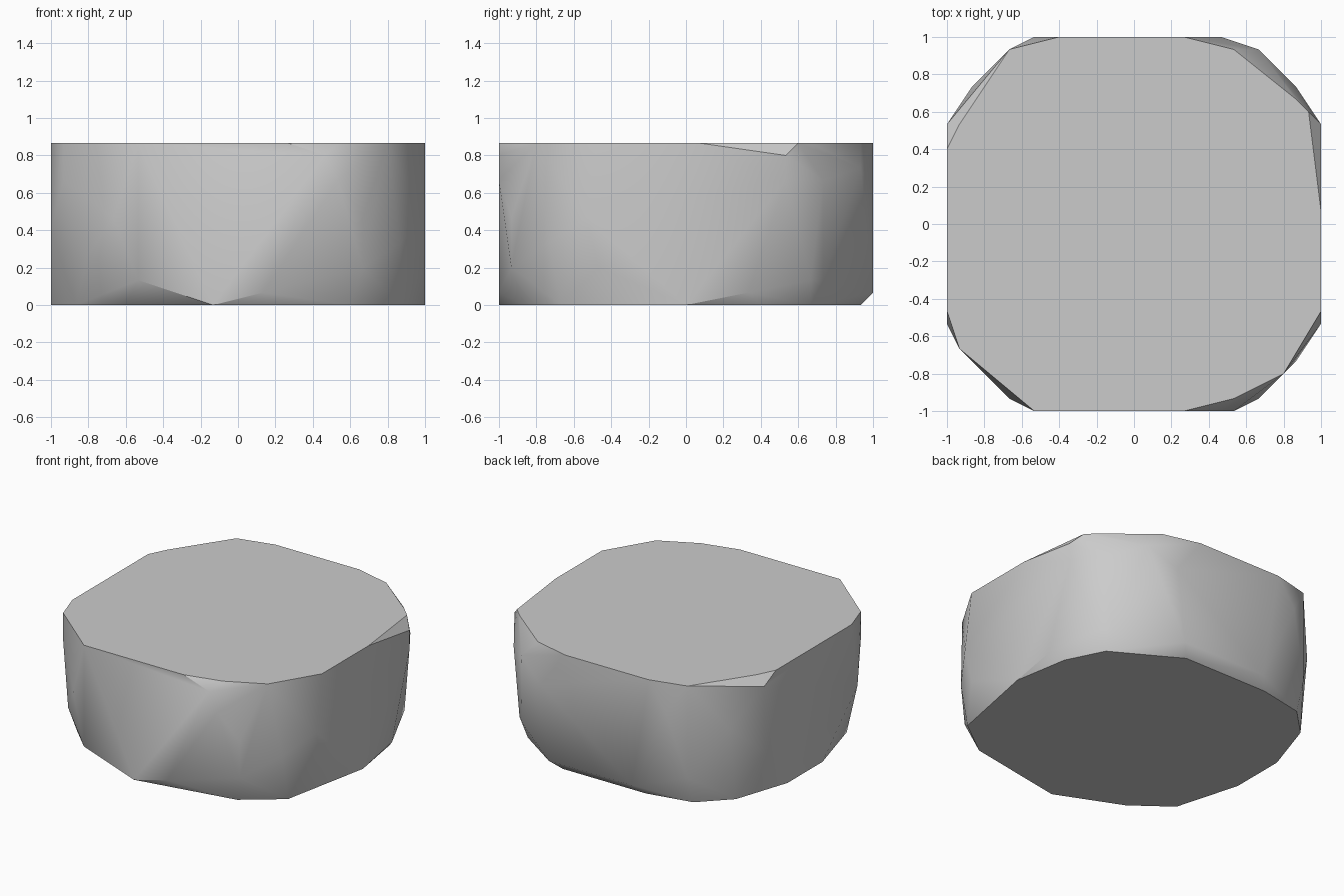
import bpy
import bmesh
import math

# Remove the default object
default_cube = bpy.data.objects.get("Cube")
if default_cube:
    bpy.data.objects.remove(default_cube, do_unlink=True)

# All corner positions lie on a grid of fifteen steps per unit
GRID_STEP = 1 / 15
TOP_LEVEL = 13


def make_material(name, color):
    material = bpy.data.materials.new(name)
    material.use_nodes = True
    material.diffuse_color = color
    shader = next(n for n in material.node_tree.nodes if n.type == "BSDF_PRINCIPLED")
    shader.inputs["Base Color"].default_value = color
    shader.inputs["Roughness"].default_value = 0.9
    return material


def ring(outline, level):
    """Lift a flat outline to one level of the stone."""
    return [(x, y, level) for x, y in outline]


def build_hull(name, corners, material):
    """Wrap a convex skin around the corners and merge its flat areas."""
    bm = bmesh.new()
    for corner in corners:
        bm.verts.new([value * GRID_STEP for value in corner])
    result = bmesh.ops.convex_hull(bm, input=bm.verts[:], use_existing_faces=False)
    leftover = {item for item in result["geom_interior"] + result["geom_unused"]
                if isinstance(item, bmesh.types.BMVert)}
    bmesh.ops.delete(bm, geom=list(leftover), context="VERTS")
    bmesh.ops.dissolve_limit(bm, angle_limit=math.radians(1),
                             verts=bm.verts[:], edges=bm.edges[:])
    bmesh.ops.recalc_face_normals(bm, faces=bm.faces[:])
    mesh = bpy.data.meshes.new(name)
    bm.to_mesh(mesh)
    bm.free()
    mesh.materials.append(material)
    stone = bpy.data.objects.new(name, mesh)
    bpy.context.collection.objects.link(stone)
    return stone


# Flat top and flat base outlines
top_outline = [
    (-6, 15), (4, 15), (8, 14), (13, 10), (14, 9), (15, 1), (15, -7), (12, -12),
    (8, -14), (4, -15), (-8, -15), (-14, -10), (-15, -7), (-15, 6), (-14, 8), (-10, 14),
]
base_outline = [
    (-2, -15), (9, -13), (13, -10), (15, 0), (14, 6), (12, 10), (5, 14),
    (-5, 14), (-10, 13), (-13, 10), (-15, 4), (-15, -2), (-13, -9), (-9, -12),
]

# Worn corners between the two outlines
front_left_corner = [
    (7, -15, 12), (8, -15, 10), (10, -14, 7), (10, -14, 3),
    (13, -11, 5), (15, -8, 7), (15, -7, 3), (2, -15, 1),
]
back_left_corner = [
    (15, 8, 12), (15, 8, 10), (13, 11, 10), (10, 14, 11), (7, 15, 9),
    (13, 10, 2), (12, 11, 2), (15, 5, 1), (6, 15, 1), (-4, 15, 1),
]
back_right_corner = [
    (-15, 8, 12), (-15, 8, 5), (-13, 11, 8), (-10, 14, 3), (-8, 15, 10),
]
front_right_corner = [
    (-8, -15, 2), (-10, -14, 7), (-12, -12, 4), (-15, -8, 6), (-14, -10, 10),
]

# Stone block
stone_gray = make_material("stone gray", (0.6, 0.6, 0.6, 1))
corners = (ring(top_outline, TOP_LEVEL) + ring(base_outline, 0)
           + front_left_corner + back_left_corner
           + back_right_corner + front_right_corner)
stone_block = build_hull("stone_block", corners, stone_gray)

# Soft sides with crisp rims
bpy.ops.object.select_all(action="DESELECT")
stone_block.select_set(True)
bpy.context.view_layer.objects.active = stone_block
bpy.ops.object.shade_smooth_by_angle(angle=math.radians(35))
